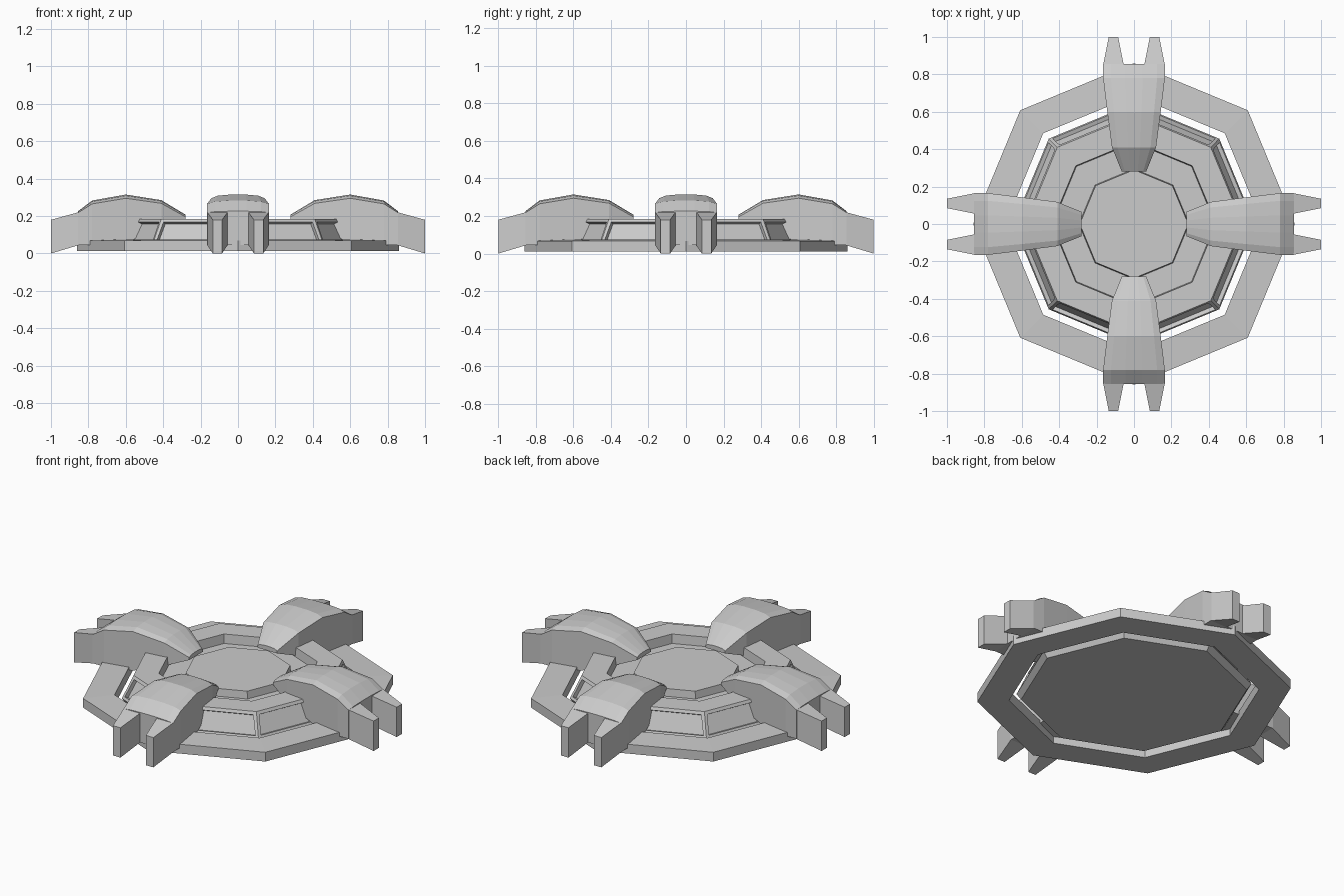
import bpy, bmesh, math
from mathutils import Matrix

if "Cube" in bpy.data.objects:
    bpy.data.objects.remove(bpy.data.objects["Cube"])


def finish(bm, name):
    bmesh.ops.recalc_face_normals(bm, faces=bm.faces)
    me = bpy.data.meshes.new(name)
    bm.to_mesh(me)
    bm.free()
    ob = bpy.data.objects.new(name, me)
    bpy.context.collection.objects.link(ob)
    return ob


def loft(bm, sections, caps=True, loop=False):
    """Join equal-length closed sections; returns the side faces by band."""
    rings = [[bm.verts.new(p) for p in s] for s in sections]
    n = len(rings[0])
    pairs = list(zip(rings, rings[1:] + rings[:1])) if loop else list(zip(rings, rings[1:]))
    bands = [[bm.faces.new((a[i], a[(i + 1) % n], b[(i + 1) % n], b[i]))
              for i in range(n)] for a, b in pairs]
    if caps and not loop:
        bm.faces.new(rings[0])
        bm.faces.new(rings[-1])
    return bands


def octagon(r, z):
    return [(r * math.cos(i * math.pi / 4), r * math.sin(i * math.pi / 4), z)
            for i in range(8)]


# Outer flat octagonal ring
bm = bmesh.new()
loft(bm, [octagon(*p) for p in ((0.86, 0.012), (0.86, 0.068), (0.686, 0.075), (0.686, 0.012))],
     loop=True)
finish(bm, "outer_ring")

# Octagonal body: sloped sides, rim, sunken channel, raised centre platform
profile = [(0.62, 0.015), (0.645, 0.05), (0.58, 0.185), (0.44, 0.185),
           (0.435, 0.13), (0.295, 0.13), (0.29, 0.175)]
bm = bmesh.new()
bands = loft(bm, [octagon(*p) for p in profile])
bmesh.ops.recalc_face_normals(bm, faces=bm.faces)
# Recessed panels on the sloped sides
bmesh.ops.inset_individual(bm, faces=bands[1], thickness=0.025, depth=0)
bmesh.ops.inset_individual(bm, faces=bands[1], thickness=0.003, depth=-0.022)
finish(bm, "body")

# Four clamp arms: x, half width, shoulder z, top z, bottom z
stations = [(0.28, 0.065, 0.195, 0.207, 0.18),
            (0.41, 0.118, 0.268, 0.285, 0.13),
            (0.60, 0.143, 0.295, 0.315, 0.06),
            (0.78, 0.165, 0.265, 0.283, 0.045),
            (0.855, 0.165, 0.218, 0.226, 0.045)]


def arm_section(x, w, zs, zt, zb):
    zm = zs + (zt - zs) * 0.7
    half = [(w, zb), (w, zs), (w * 0.75, zm), (w * 0.28, zt)]
    pts = half + [(-y, z) for y, z in reversed(half)]
    return [(x, y, z) for y, z in pts]


def prong_section(x, y0, y1, z0, z1, side):
    return [(x, side * y, z) for y, z in ((y0, z0), (y1, z0), (y1, z1), (y0, z1))]


for k, label in enumerate(("right", "back", "left", "front")):
    bm = bmesh.new()
    loft(bm, [arm_section(*s) for s in stations])
    # Forked tapering prongs at the outer end
    for side in (1, -1):
        loft(bm, [prong_section(0.85, 0.055, 0.165, 0.045, 0.221, side),
                  prong_section(1.0, 0.085, 0.135, 0.0, 0.18, side)])
    bmesh.ops.transform(bm, matrix=Matrix.Rotation(k * math.pi / 2, 4, 'Z'), verts=bm.verts)
    finish(bm, label + "_arm")
